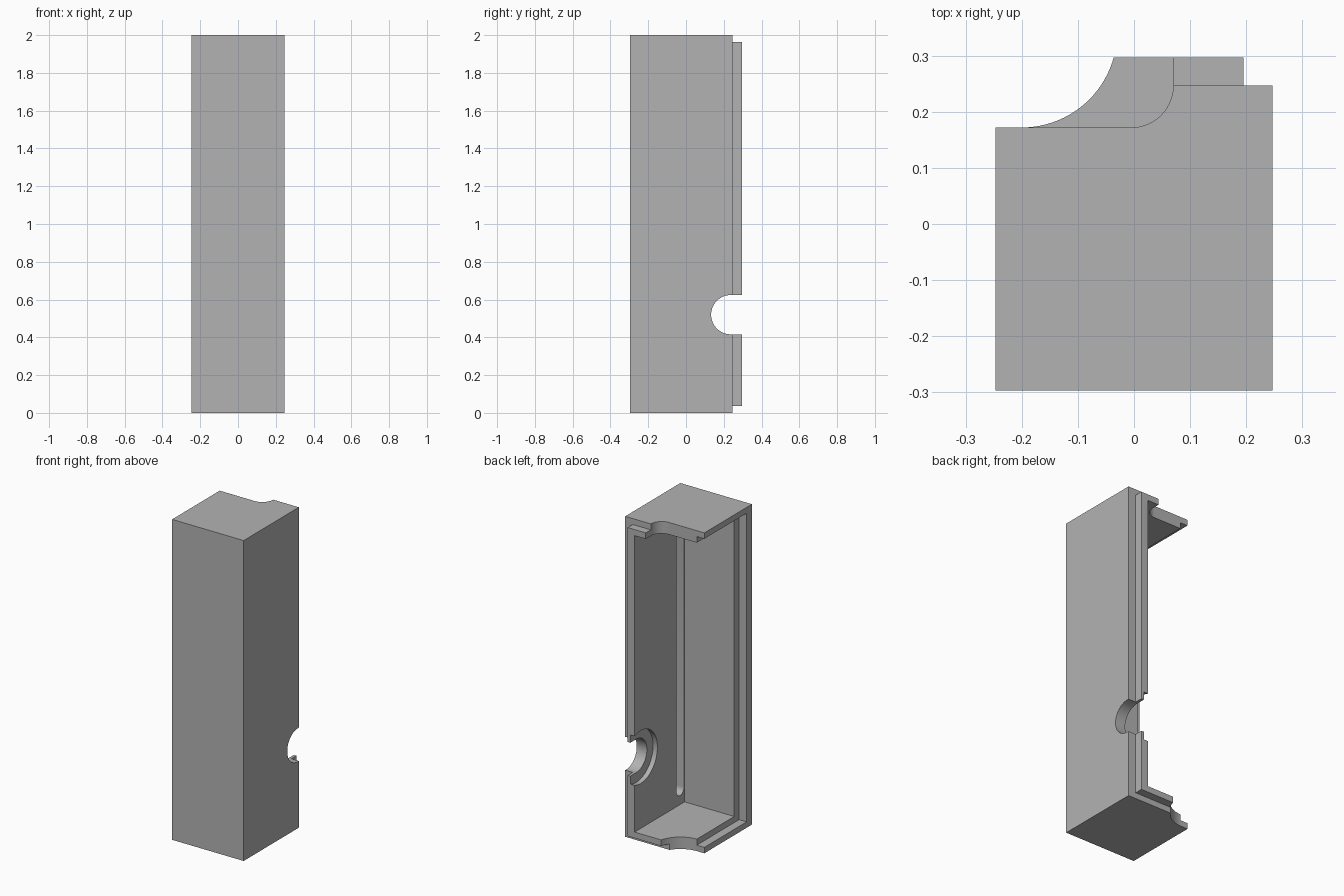
import bpy, bmesh, math
from mathutils import Vector

if "Cube" in bpy.data.objects:
    bpy.data.objects.remove(bpy.data.objects["Cube"], do_unlink=True)

grey = bpy.data.materials.new("plain_grey")
grey.use_nodes = True
colour = (0.45, 0.45, 0.45, 1)
grey.diffuse_color = colour
grey.node_tree.nodes["Principled BSDF"].inputs["Base Color"].default_value = colour


def prism(name, points, depth):
    """Closed solid: a planar outline pushed along the depth vector."""
    bm = bmesh.new()
    face = bm.faces.new([bm.verts.new(p) for p in points])
    moved = bmesh.ops.extrude_face_region(bm, geom=[face])["geom"]
    bmesh.ops.translate(bm, vec=Vector(depth),
                        verts=[v for v in moved if isinstance(v, bmesh.types.BMVert)])
    bmesh.ops.recalc_face_normals(bm, faces=bm.faces)
    mesh = bpy.data.meshes.new(name)
    bm.to_mesh(mesh)
    bm.free()
    mesh.materials.append(grey)
    obj = bpy.data.objects.new(name, mesh)
    bpy.context.collection.objects.link(obj)
    return obj


def box(name, x, y, z):
    base = [(x[i], y[j], z[0]) for i, j in ((0, 0), (1, 0), (1, 1), (0, 1))]
    return prism(name, base, (0, 0, z[1] - z[0]))


def arc(cx, cy, r, start, end, steps=24):
    angles = [math.radians(start + (end - start) * i / steps) for i in range(steps + 1)]
    return [(cx + r * math.cos(a), cy + r * math.sin(a)) for a in angles]


def combine(target, tool, operation="DIFFERENCE"):
    mod = target.modifiers.new("combine", "BOOLEAN")
    mod.operation, mod.solver, mod.object = operation, "EXACT", tool
    bpy.context.view_layer.objects.active = target
    bpy.ops.object.modifier_apply(modifier=mod.name)
    bpy.data.objects.remove(tool, do_unlink=True)


# Wall layers: outer skin, then the tongue layer inside it
X, FRONT, BACK, TONGUE = 0.247, -0.297, 0.247, 0.297
SKIN, WALL, LID_SKIN, LID = 0.052, 0.1, 0.037, 0.075
FAR = 0.6

housing = box("half_housing", (-X, X), (FRONT, BACK), (0, 2))

# Mating tongue around the back opening
combine(housing, box("tongue", (-X, X - SKIN), (0, TONGUE), (LID_SKIN, 2 - LID_SKIN)), "UNION")

# Cavity open to the back and one side, with a rebate round the side opening
combine(housing, box("cavity", (-FAR, X - WALL), (FRONT + WALL, FAR), (LID, 2 - LID)))
combine(housing, box("rebate", (-FAR, SKIN - X), (FRONT + SKIN, FAR), (LID_SKIN, 2 - LID_SKIN)))

# Rounded notches in the top and bottom plates
for name, cx, r, z in (("top_notch", -0.005, 0.075, 1.85), ("bottom_notch", -0.2, 0.17, -0.15)):
    edge = 0.172
    outline = [(-FAR, edge)] + arc(cx, edge + r, r, -90, 0) + [(cx + r, FAR), (-FAR, FAR)]
    combine(housing, prism(name, [(px, py, z) for px, py in outline], (0, 0, 0.3)))

# Side port with a wider recess on the inside
PORT_Y, PORT_Z = 0.237, 0.52
for name, r, x, depth in (("port", 0.104, 0.1, 0.3), ("port_recess", 0.165, 0.1, 0.077)):
    outline = [(FAR, PORT_Z + r)] + arc(PORT_Y, PORT_Z, r, 90, 270, 40) + [(FAR, PORT_Z - r)]
    if name == "port_recess":
        outline = arc(PORT_Y, PORT_Z, r, 0, 354, 59)
    combine(housing, prism(name, [(x, py, pz) for py, pz in outline], (depth, 0, 0)))

# Round-ended slot along the inner side wall
slot_y, slot_r = -0.152, 0.038
ends = arc(slot_y, 0.17, slot_r, 180, 360, 12) + arc(slot_y, 1.83, slot_r, 0, 180, 12)
combine(housing, prism("slot", [(0.1, py, pz) for py, pz in ends], (0.1, 0, 0)))

bpy.ops.object.select_all(action="DESELECT")
housing.select_set(True)
bpy.context.view_layer.objects.active = housing
bpy.ops.object.shade_smooth_by_angle(angle=math.radians(30))
